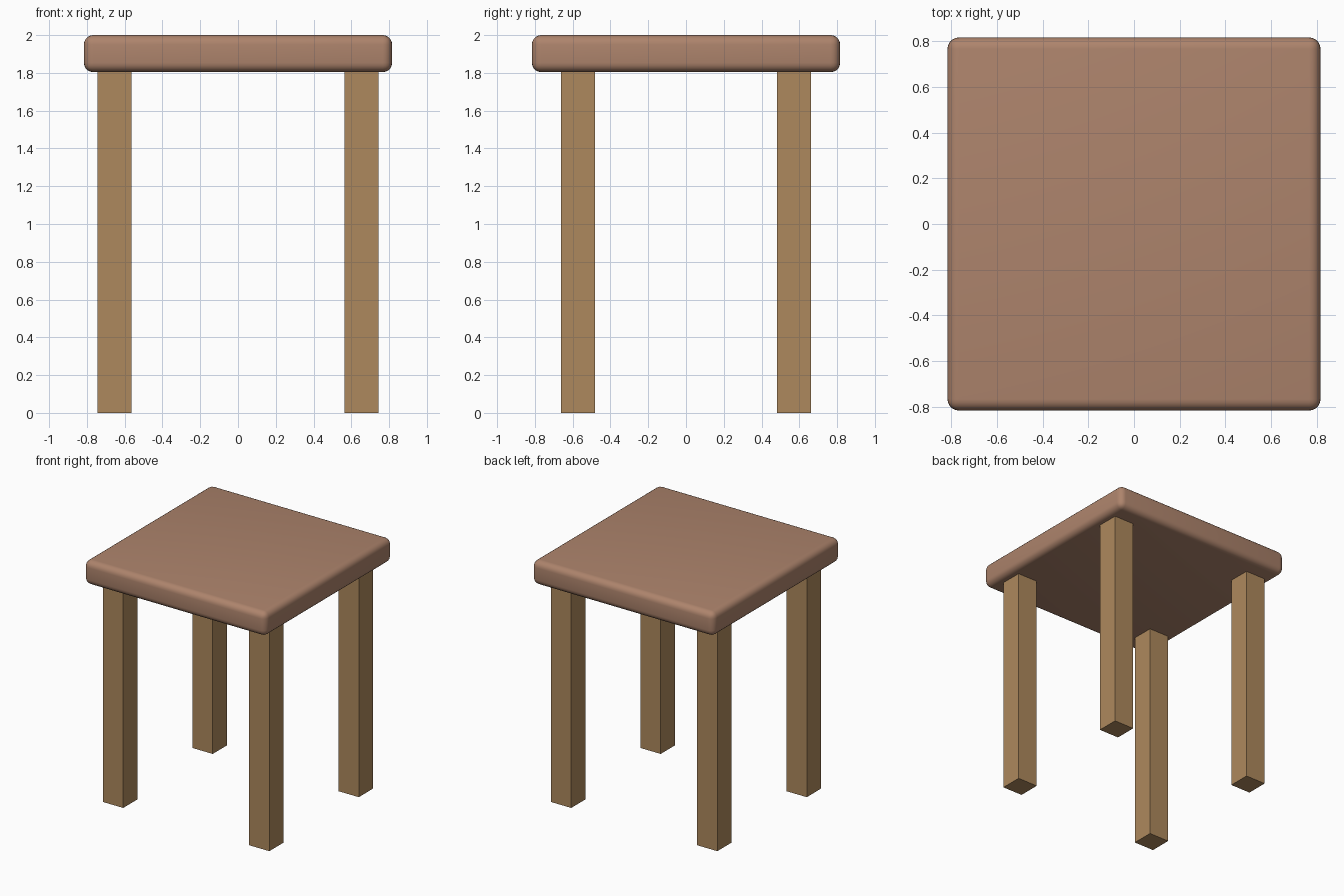
import bpy, math

if "Cube" in bpy.data.objects:
    bpy.data.objects.remove(bpy.data.objects["Cube"])


def material(name, color):
    m = bpy.data.materials.new(name)
    m.diffuse_color = (*color, 1)
    m.use_nodes = True
    m.node_tree.nodes["Principled BSDF"].inputs["Base Color"].default_value = m.diffuse_color
    return m


def box(name, center, size, mat):
    bpy.ops.mesh.primitive_cube_add(size=1, location=center)
    ob = bpy.context.object
    ob.name = name
    ob.scale = size
    bpy.ops.object.transform_apply(location=False, rotation=False, scale=True)
    ob.data.materials.append(mat)
    return ob


seat_wood = material("seat_wood", (0.42, 0.23, 0.15))
leg_wood = material("leg_wood", (0.42, 0.25, 0.11))

# Seat slab with rounded edges
seat = box("seat", (0, 0, 1.902), (1.632, 1.632, 0.196), seat_wood)
bevel = seat.modifiers.new("rounded_edges", "BEVEL")
bevel.width = 0.05
bevel.segments = 5
bpy.ops.object.modifier_apply(modifier=bevel.name)
bpy.ops.object.shade_smooth_by_angle(angle=math.radians(40))

# Four square legs
for y_name, y in (("front", -0.573), ("back", 0.573)):
    for x_name, x in (("left", -0.655), ("right", 0.655)):
        box(f"{y_name}_{x_name}_leg", (x, y, 0.903), (0.18, 0.18, 1.806), leg_wood)
